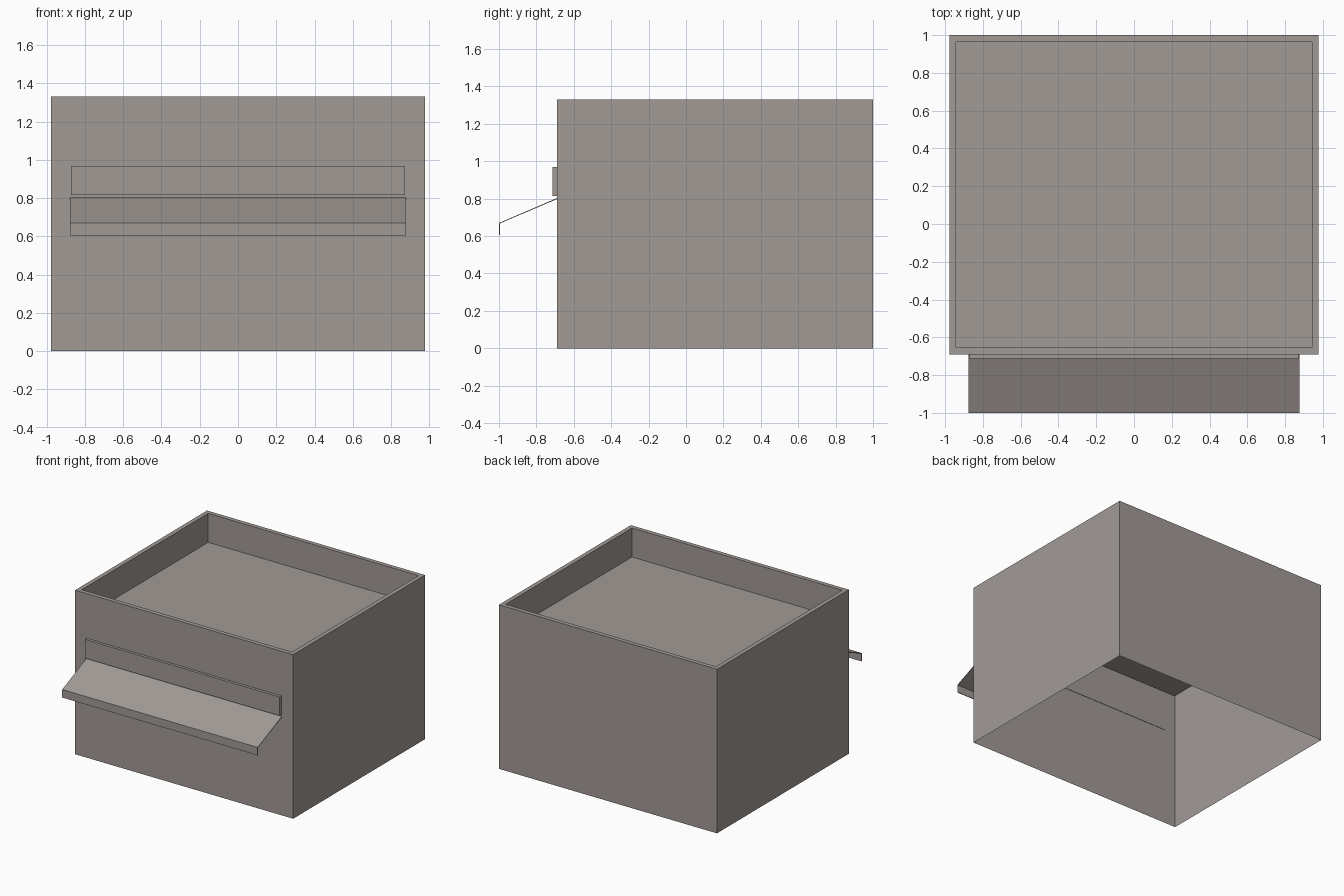
import bpy
import bmesh

cube = bpy.data.objects.get("Cube")
if cube:
    bpy.data.objects.remove(cube, do_unlink=True)

# One warm grey for the whole building
grey = bpy.data.materials.new("warm_grey")
grey.use_nodes = True
colour = (0.36, 0.325, 0.31, 1)
grey.diffuse_color = colour
grey.node_tree.nodes["Principled BSDF"].inputs["Base Color"].default_value = colour


def add_object(name, bm):
    mesh = bpy.data.meshes.new(name)
    bm.to_mesh(mesh)
    bm.free()
    mesh.materials.append(grey)
    obj = bpy.data.objects.new(name, mesh)
    bpy.context.collection.objects.link(obj)
    return obj


def box_mesh(half_x, y0, y1, z0, z1):
    bm = bmesh.new()
    bmesh.ops.create_cube(bm, size=1)
    for v in bm.verts:
        v.co.x *= 2 * half_x
        v.co.y = y1 if v.co.y > 0 else y0
        v.co.z = z1 if v.co.z > 0 else z0
    return bm


# Building shell: open underneath, with a sunken flat roof inside a parapet
front, back, half_width, height = -0.69, 1.0, 0.978, 1.33
parapet, roof_drop = 0.05, 0.235
bm = box_mesh(half_width, front, back, 0, height)
bm.normal_update()
bottom = [f for f in bm.faces if f.normal.z < -0.5]
bmesh.ops.delete(bm, geom=bottom, context="FACES_ONLY")
roof = next(f for f in bm.faces if f.normal.z > 0.5)
bmesh.ops.inset_region(bm, faces=[roof], thickness=parapet)
well = bmesh.ops.extrude_face_region(bm, geom=[roof])["geom"]
if roof.is_valid:
    bmesh.ops.delete(bm, geom=[roof], context="FACES_ONLY")
for v in well:
    if isinstance(v, bmesh.types.BMVert):
        v.co.z -= roof_drop
bmesh.ops.recalc_face_normals(bm, faces=bm.faces[:])
add_object("building_shell", bm)

# Sign board above the awning
add_object("sign_board", box_mesh(0.872, front - 0.023, front, 0.815, 0.968))

# Awning: sloping sheet with a hanging front lip
bm = bmesh.new()
profile = [(front, 0.803), (-1.0, 0.67), (-1.0, 0.605)]
rows = [[bm.verts.new((x, y, z)) for x in (-0.877, 0.877)] for y, z in profile]
for (a, b), (c, d) in zip(rows, rows[1:]):
    bm.faces.new((a, c, d, b))
awning = add_object("awning", bm)
sheet = awning.modifiers.new("thickness", "SOLIDIFY")
sheet.thickness = 0.005
sheet.offset = -1
